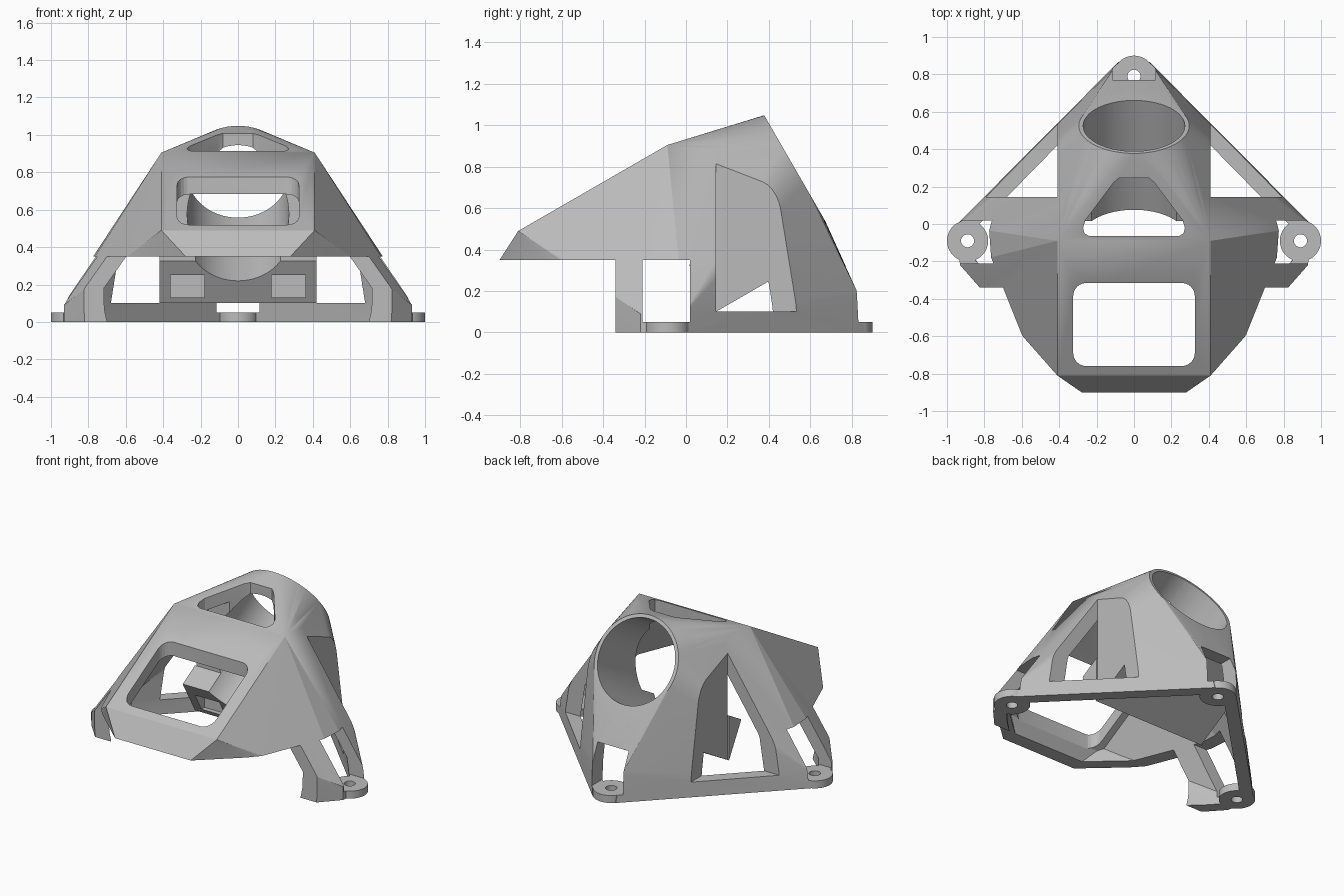
import bpy, bmesh, math
from mathutils import Vector, Matrix

if "Cube" in bpy.data.objects:
    bpy.data.objects.remove(bpy.data.objects["Cube"], do_unlink=True)

grey = bpy.data.materials.new("light_grey_plastic")
grey.use_nodes = True
grey.diffuse_color = (0.5, 0.5, 0.5, 1)
grey.node_tree.nodes["Principled BSDF"].inputs["Base Color"].default_value = (0.5, 0.5, 0.5, 1)

TILT = math.radians(30)
WALL = 0.08


def add(name, bm):
    bmesh.ops.recalc_face_normals(bm, faces=bm.faces)
    me = bpy.data.meshes.new(name)
    bm.to_mesh(me)
    bm.free()
    me.materials.append(grey)
    ob = bpy.data.objects.new(name, me)
    bpy.context.collection.objects.link(ob)
    return ob


def combine(target, tool, op, keep=False):
    m = target.modifiers.new("combine", "BOOLEAN")
    m.operation, m.object, m.solver = op, tool, "EXACT"
    bpy.context.view_layer.objects.active = target
    bpy.ops.object.modifier_apply(modifier=m.name)
    if not keep:
        bpy.data.objects.remove(tool, do_unlink=True)


def hull(points):
    bm = bmesh.new()
    for p in points:
        bm.verts.new(p)
    bmesh.ops.remove_doubles(bm, verts=bm.verts, dist=0.0005)
    res = bmesh.ops.convex_hull(bm, input=bm.verts)
    loose = [v for v in bm.verts if not v.link_faces]
    bmesh.ops.delete(bm, geom=loose, context="VERTS")
    bmesh.ops.recalc_face_normals(bm, faces=bm.faces)
    return bm


def prism(name, pts, lo, hi, axis):
    """Extrude a (y, z) outline along x, or an (x, y) outline along z."""
    place = (lambda p, d: (d, p[0], p[1])) if axis == "x" else (lambda p, d: (p[0], p[1], d))
    bm = bmesh.new()
    f = bm.faces.new([bm.verts.new(place(p, lo)) for p in pts])
    ext = bmesh.ops.extrude_face_region(bm, geom=[f])
    move = Vector(place((0, 0), hi - lo))
    bmesh.ops.translate(bm, vec=move, verts=[v for v in ext["geom"] if isinstance(v, bmesh.types.BMVert)])
    return add(name, bm)


def box(name, x, y, z):
    return prism(name, [(x[0], y[0]), (x[1], y[0]), (x[1], y[1]), (x[0], y[1])], z[0], z[1], "z")


def cylinder(name, r, depth, centre, tilt=0.0, n=48):
    bm = bmesh.new()
    bmesh.ops.create_cone(bm, cap_ends=True, segments=n, radius1=r, radius2=r, depth=depth,
                          matrix=Matrix.Translation(centre) @ Matrix.Rotation(tilt, 4, "X"))
    return add(name, bm)


def rounded(x, y0, y1, r):
    pts = []
    for k, (cx, cy) in enumerate([(x - r, y1 - r), (r - x, y1 - r), (r - x, y0 + r), (x - r, y0 + r)]):
        for i in range(7):
            a = math.pi / 2 * (k + i / 6)
            pts.append((cx + r * math.cos(a), cy + r * math.sin(a)))
    return pts


# Outer skin: faceted nose, three base corners, tilted rear ring
RING = Vector((0, 0.525, 0.793))
half = [(0.28, -0.9, 0.35), (0.41, -0.81, 0.49), (0.41, -0.09, 0.905), (0.6, -0.59, 0.35),
        (0.82, -0.34, 0), (0.82, -0.34, 0.18), (0.93, -0.22, 0), (0.93, -0.22, 0.09),
        (0.955, -0.01, 0), (0.945, -0.01, 0.09), (0.085, 0.865, 0), (0.11, 0.83, 0.19)]
skin = [(s * x, y, z) for x, y, z in half for s in (1, -1)]
for i in range(64):
    a = 2 * math.pi * i / 64
    skin.append(RING + 0.295 * Vector((math.cos(a), -math.sin(a) * math.sin(TILT),
                                       math.sin(a) * math.cos(TILT))))
outer = hull(skin)
planes = [(f.calc_center_median(), f.normal.copy()) for f in outer.faces if f.normal.z > -0.5]
body = add("canopy_mount", outer)

# Hollow: every skin plane moved inward by the wall thickness, open below
bm = bmesh.new()
bmesh.ops.create_cube(bm, size=3, matrix=Matrix.Translation((0, 0, 1.3)))
for co, no in planes:
    bmesh.ops.bisect_plane(bm, geom=bm.verts[:] + bm.edges[:] + bm.faces[:], dist=1e-5,
                           plane_co=co - no * WALL, plane_no=no, clear_outer=True)
    bmesh.ops.holes_fill(bm, edges=[e for e in bm.edges if e.is_boundary], sides=0)
inside = [v.co.copy() for v in bm.verts]
bm.free()
hollow = add("hollow", hull(inside))

# Bored rear block with a sloping underside and a forward tray lip
block = prism("rear_block", [(0.145, 0.1), (0.85, 0.507), (0.85, 1.3), (0.145, 1.3),
                             (0.145, 0.4), (0.015, 0.325)], -0.42, 0.42, "x")
combine(block, body, "INTERSECT", keep=True)
combine(body, hollow, "DIFFERENCE")
combine(body, block, "UNION")

# Open nose underside
combine(body, box("nose_underside", (-1.2, 1.2), (-1.2, -0.34), (-0.3, 0.35)), "DIFFERENCE")

# Tilted round bore through the rear ring
axis = Vector((0, math.cos(TILT), math.sin(TILT)))
combine(body, cylinder("bore", 0.272, 1.1, RING - axis * 0.3, TILT - math.pi / 2, 64), "DIFFERENCE")

# Nose window and roof window
combine(body, prism("nose_window", rounded(0.325, -0.76, -0.315, 0.07), 0.36, 1.2, "z"), "DIFFERENCE")
side = [(0.24, -0.065), (0.265, -0.05), (0.272, -0.02), (0.26, 0.02), (0.11, 0.22), (0.08, 0.245)]
roof = side + [(-x, y) for x, y in reversed(side)]
combine(body, prism("roof_window", roof, 0.7, 1.3, "z"), "DIFFERENCE")

for s in (1, -1):
    def span(a, b):
        return tuple(sorted((s * a, s * b)))
    # Side windows, leg openings and tray pockets
    combine(body, box("side_window", span(0.41, 1.3), (0.145, 1.2), (0.1, 1.3)), "DIFFERENCE")
    combine(body, box("leg_opening", span(0.5, 1.3), (-0.21, 0.02), (0.05, 0.35)), "DIFFERENCE")
    combine(body, box("tray_pocket", span(0.18, 0.36), (-0.05, 0.16), (0.13, 0.25)), "DIFFERENCE")

# Opening above the rear lug
combine(body, box("rear_opening", (-0.115, 0.115), (0.6, 1.2), (0.05, 0.32)), "DIFFERENCE")

# Three screw lugs with holes
for x, y in [(0.89, -0.09), (-0.89, -0.09), (0, 0.79)]:
    combine(body, cylinder("lug", 0.11, 0.05, (x, y, 0.025)), "UNION")
    combine(body, cylinder("screw_hole", 0.035, 0.4, (x, y, 0), n=24), "DIFFERENCE")

body.data.materials.clear()
body.data.materials.append(grey)
for p in body.data.polygons:
    p.material_index = 0
bpy.ops.object.select_all(action="DESELECT")
body.select_set(True)
bpy.context.view_layer.objects.active = body
bpy.ops.object.shade_smooth_by_angle(angle=math.radians(14))
